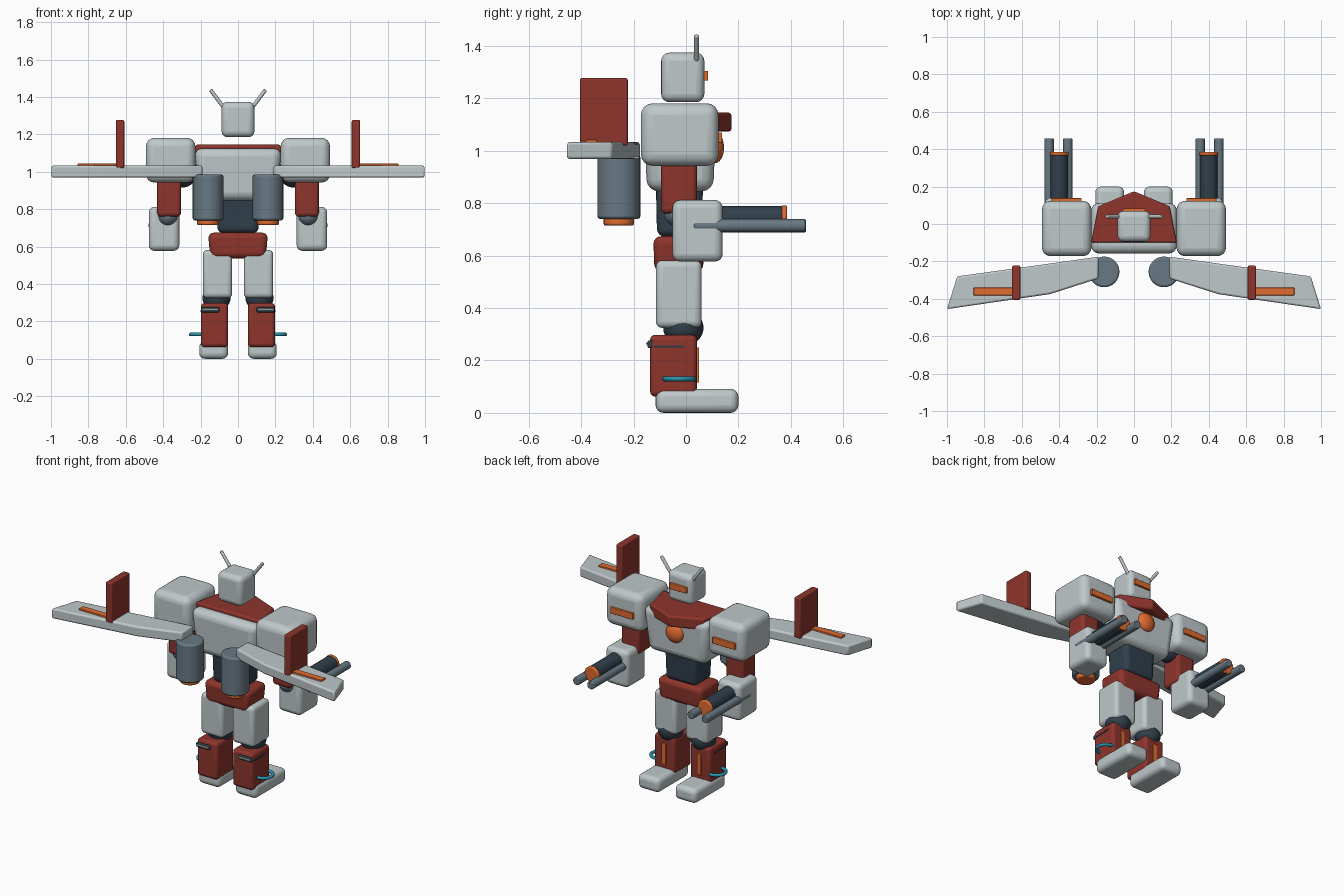
import bpy, bmesh, math
from mathutils import Vector

if "Cube" in bpy.data.objects:
    bpy.data.objects.remove(bpy.data.objects["Cube"])


def material(name, r, g, b):
    m = bpy.data.materials.new(name)
    m.diffuse_color = (r, g, b, 1)
    m.use_nodes = True
    m.node_tree.nodes["Principled BSDF"].inputs["Base Color"].default_value = m.diffuse_color
    return m


LIGHT = material("light_armour", 0.52, 0.58, 0.59)
RED = material("red_armour", 0.27, 0.035, 0.025)
DARK = material("dark_joint", 0.03, 0.05, 0.07)
STEEL = material("steel", 0.14, 0.19, 0.23)
ORANGE = material("orange_light", 0.75, 0.15, 0.03)
BLUE = material("blue_ring", 0.02, 0.30, 0.42)


def finish(name, bm, mat, bevel=0, segments=4):
    bmesh.ops.recalc_face_normals(bm, faces=bm.faces)
    mesh = bpy.data.meshes.new(name)
    bm.to_mesh(mesh)
    bm.free()
    ob = bpy.data.objects.new(name, mesh)
    bpy.context.collection.objects.link(ob)
    mesh.materials.append(mat)
    if bevel:
        mod = ob.modifiers.new("Bevel", 'BEVEL')
        mod.width, mod.segments = bevel, segments
        mod.limit_method, mod.angle_limit = 'ANGLE', math.radians(40)
    bpy.ops.object.select_all(action='DESELECT')
    bpy.context.view_layer.objects.active = ob
    ob.select_set(True)
    bpy.ops.object.shade_smooth_by_angle(angle=math.radians(35))
    return ob


def box(name, x, y, z, mat, bevel=0.0, taper=(1, 1)):
    """Box from (min, max) ranges; taper scales the bottom in x and y."""
    bm = bmesh.new()
    bmesh.ops.create_cube(bm, size=1)
    cx, cy = sum(x) / 2, sum(y) / 2
    for v in bm.verts:
        tx, ty = taper if v.co.z < 0 else (1, 1)
        v.co = (cx + v.co.x * (x[1] - x[0]) * tx,
                cy + v.co.y * (y[1] - y[0]) * ty,
                sum(z) / 2 + v.co.z * (z[1] - z[0]))
    return finish(name, bm, mat, bevel)


def rod(name, a, b, r, mat, bevel=0.0):
    """Cylinder between two points."""
    a, b = Vector(a), Vector(b)
    bm = bmesh.new()
    bmesh.ops.create_cone(bm, cap_ends=True, segments=32, radius1=r, radius2=r, depth=(b - a).length)
    turn = Vector((0, 0, 1)).rotation_difference(b - a)
    for v in bm.verts:
        v.co = turn @ v.co + (a + b) / 2
    return finish(name, bm, mat, bevel, 2)


def ball(name, centre, r, mat):
    bm = bmesh.new()
    bmesh.ops.create_uvsphere(bm, u_segments=32, v_segments=16, radius=1)
    for v in bm.verts:
        v.co = Vector([c + p * q for c, p, q in zip(centre, v.co, r)])
    return finish(name, bm, mat)


def plate(name, outline, z, mat, bevel):
    """Flat outline extruded between two heights."""
    bm = bmesh.new()
    face = bm.faces.new([bm.verts.new((px, py, z[0])) for px, py in outline])
    top = bmesh.ops.extrude_face_region(bm, geom=[face])['geom']
    bmesh.ops.translate(bm, vec=(0, 0, z[1] - z[0]),
                        verts=[g for g in top if isinstance(g, bmesh.types.BMVert)])
    return finish(name, bm, mat, bevel, 2)


# Head and trunk
box("head", (-.088, .088), (-.095, .07), (1.185, 1.374), LIGHT, .032)
box("visor", (-.06, .06), (.06, .084), (1.267, 1.305), ORANGE, .004)
box("chest", (-.235, .235), (-.16, .115), (.845, 1.125), LIGHT, .045, (.86, .92))
plate("collar", [(-.23, -.10), (-.19, .095), (0, .175), (.19, .095), (.23, -.10)],
      (1.073, 1.145), RED, .01)
ball("chest_lamp", (0, .11, 1.012), (.06, .035, .06), ORANGE)
box("waist", (-.115, .115), (-.115, .065), (.672, .88), DARK, .03, (.95, .95))
box("pelvis", (-.16, .16), (-.125, .07), (.537, .674), RED, .03, (.93, .95))

for side, s in (("left", -1), ("right", 1)):
    def n(part):
        return side + "_" + part

    def sx(a, b):
        return tuple(sorted((s * a, s * b)))

    # Antenna
    rod(n("antenna"), (s * .07, .04, 1.335), (s * .147, .04, 1.438), .01, LIGHT, .003)

    # Arm
    box(n("shoulder"), sx(.228, .492), (-.172, .124), (.942, 1.181), LIGHT, .045)
    box(n("shoulder_light"), sx(.28, .44), (.11, .138), (1.03, 1.07), ORANGE, .004)
    ball(n("shoulder_joint"), (s * .30, -.025, 1.0), (.085, .085, .085), DARK)
    box(n("upper_arm"), sx(.305, .432), (-.095, .042), (.76, .98), RED, .02)
    ball(n("elbow"), (s * .375, -.03, .765), (.055, .055, .055), STEEL)
    box(n("forearm"), sx(.314, .477), (-.052, .14), (.577, .812), LIGHT, .03)

    # Arm gun with two side barrels
    rod(n("gun"), (s * .40, .10, .742), (s * .40, .37, .742), .047, DARK, .004)
    rod(n("gun_tip"), (s * .40, .365, .742), (s * .40, .385, .742), .05, ORANGE, .006)
    for k, bx in (("outer", .454), ("inner", .354)):
        rod(n(k + "_barrel"), (s * bx, .03, .714), (s * bx, .457, .714), .025, STEEL, .004)

    # Leg
    box(n("thigh"), sx(.031, .188), (-.115, .06), (.324, .582), LIGHT, .025)
    ball(n("knee"), (s * .115, -.01, .325), (.075, .077, .07), DARK)
    box(n("shin"), sx(.053, .198), (-.137, .042), (.062, .298), RED, .02)
    box(n("shin_light"), sx(.11, .14), (.03, .05), (.115, .25), ORANGE, .003)
    box(n("calf_vent"), sx(.10, .195), (-.147, -.12), (.248, .276), DARK, .006)
    box(n("calf_trim"), sx(.105, .19), (-.152, -.13), (.26, .268), LIGHT, .002)
    box(n("calf_side_vent"), sx(.18, .201), (-.12, -.005), (.249, .258), DARK, .002)
    box(n("foot"), sx(.053, .207), (-.116, .2), (0, .092), LIGHT, .03)

    # Ankle ring
    bpy.ops.mesh.primitive_torus_add(location=(s * .198, -.025, .13), major_radius=.055,
                                     minor_radius=.01, major_segments=32, minor_segments=10)
    ring = bpy.context.object
    ring.name = n("ankle_ring")
    ring.data.materials.append(BLUE)
    bpy.ops.object.shade_smooth_by_angle(angle=math.radians(60))

    # Wing, fin and engine
    plate(n("wing"), [(s * .19, -.175), (s * .475, -.215), (s * .945, -.28), (s, -.455),
                      (s * .45, -.375), (s * .19, -.292)], (.968, 1.033), LIGHT, .01)
    box(n("fin"), sx(.608, .652), (-.405, -.222), (1.02, 1.277), RED, .008)
    box(n("wing_light"), sx(.645, .857), (-.382, -.34), (1.02, 1.043), ORANGE, .003)
    rod(n("engine"), (s * .16, -.256, .74), (s * .16, -.256, .985), .082, STEEL, .01)
    rod(n("nozzle"), (s * .16, -.256, .714), (s * .16, -.256, .76), .058, ORANGE, .008)
